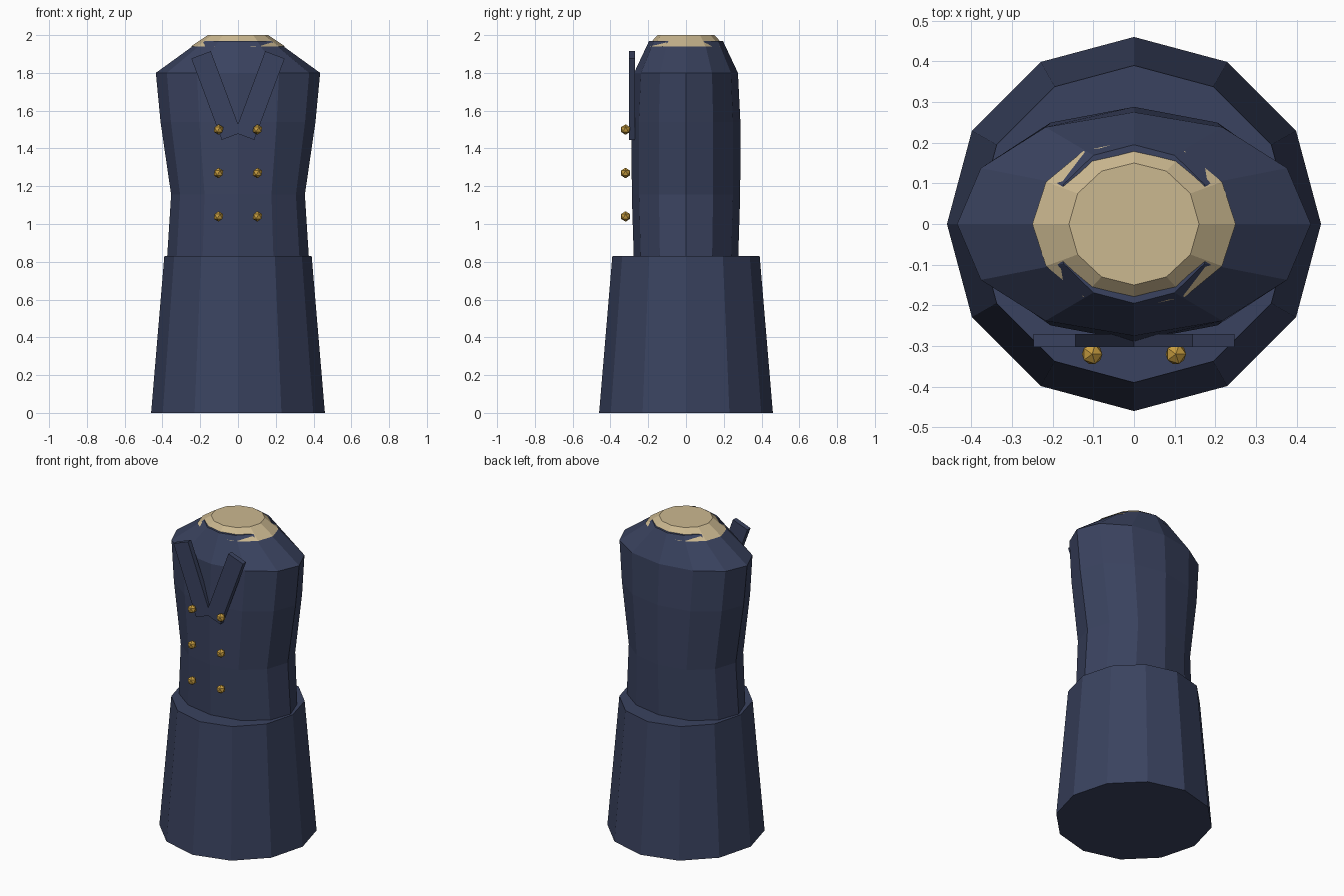
import bpy, bmesh
from math import cos, sin, pi, radians
from mathutils import Matrix

if "Cube" in bpy.data.objects:
    bpy.data.objects.remove(bpy.data.objects["Cube"])


def material(name, rgb):
    m = bpy.data.materials.new(name)
    m.diffuse_color = (*rgb, 1)
    m.use_nodes = True
    m.node_tree.nodes["Principled BSDF"].inputs["Base Color"].default_value = m.diffuse_color
    return m


NAVY = material("navy_cloth", (0.042, 0.055, 0.115))
TAN = material("tan_lining", (0.60, 0.48, 0.28))
GOLD = material("gold_metal", (0.56, 0.33, 0.05))


def add_object(name, bm, mat):
    bmesh.ops.recalc_face_normals(bm, faces=bm.faces)
    mesh = bpy.data.meshes.new(name)
    bm.to_mesh(mesh)
    bm.free()
    mesh.materials.append(mat)
    obj = bpy.data.objects.new(name, mesh)
    bpy.context.collection.objects.link(obj)
    return obj


def loft(name, rings, mat, sides=12):
    """Capped stack of elliptical rings given as (z, x radius, y radius)."""
    bm = bmesh.new()
    loops = [[bm.verts.new((rx * cos(2 * pi * i / sides), ry * sin(2 * pi * i / sides), z))
              for i in range(sides)] for z, rx, ry in rings]
    for low, high in zip(loops, loops[1:]):
        for i in range(sides):
            j = (i + 1) % sides
            bm.faces.new((low[i], low[j], high[j], high[i]))
    bm.faces.new(loops[0][::-1])
    bm.faces.new(loops[-1])
    return add_object(name, bm, mat)


# Coat body: flared skirt, waisted torso, neck lining
loft("coat_skirt", [(0, 0.46, 0.46), (0.83, 0.39, 0.39)], NAVY)
loft("coat_torso", [(0.78, 0.378, 0.275), (1.155, 0.354, 0.287), (1.54, 0.41, 0.288),
                    (1.80, 0.435, 0.275), (1.97, 0.20, 0.195)], NAVY)
loft("neck_collar", [(1.94, 0.25, 0.207), (2.0, 0.16, 0.15)], TAN)

for side, label in ((-1, "right"), (1, "left")):
    # Slanted lapel
    bm = bmesh.new()
    bmesh.ops.create_cube(bm, size=1, matrix=Matrix.Translation((side * 0.115, -0.287, 1.68))
                          @ Matrix.Rotation(side * radians(20.5), 4, 'Y')
                          @ Matrix.Diagonal((0.11, 0.032, 0.46, 1)))
    add_object(f"lapel_{label}", bm, NAVY)
    # Column of buttons
    for n, z in enumerate((1.04, 1.27, 1.50)):
        bm = bmesh.new()
        bmesh.ops.create_icosphere(bm, subdivisions=1, radius=0.028,
                                   matrix=Matrix.Translation((side * 0.103, -0.32, z)))
        add_object(f"button_{label}_{n + 1}", bm, GOLD)
